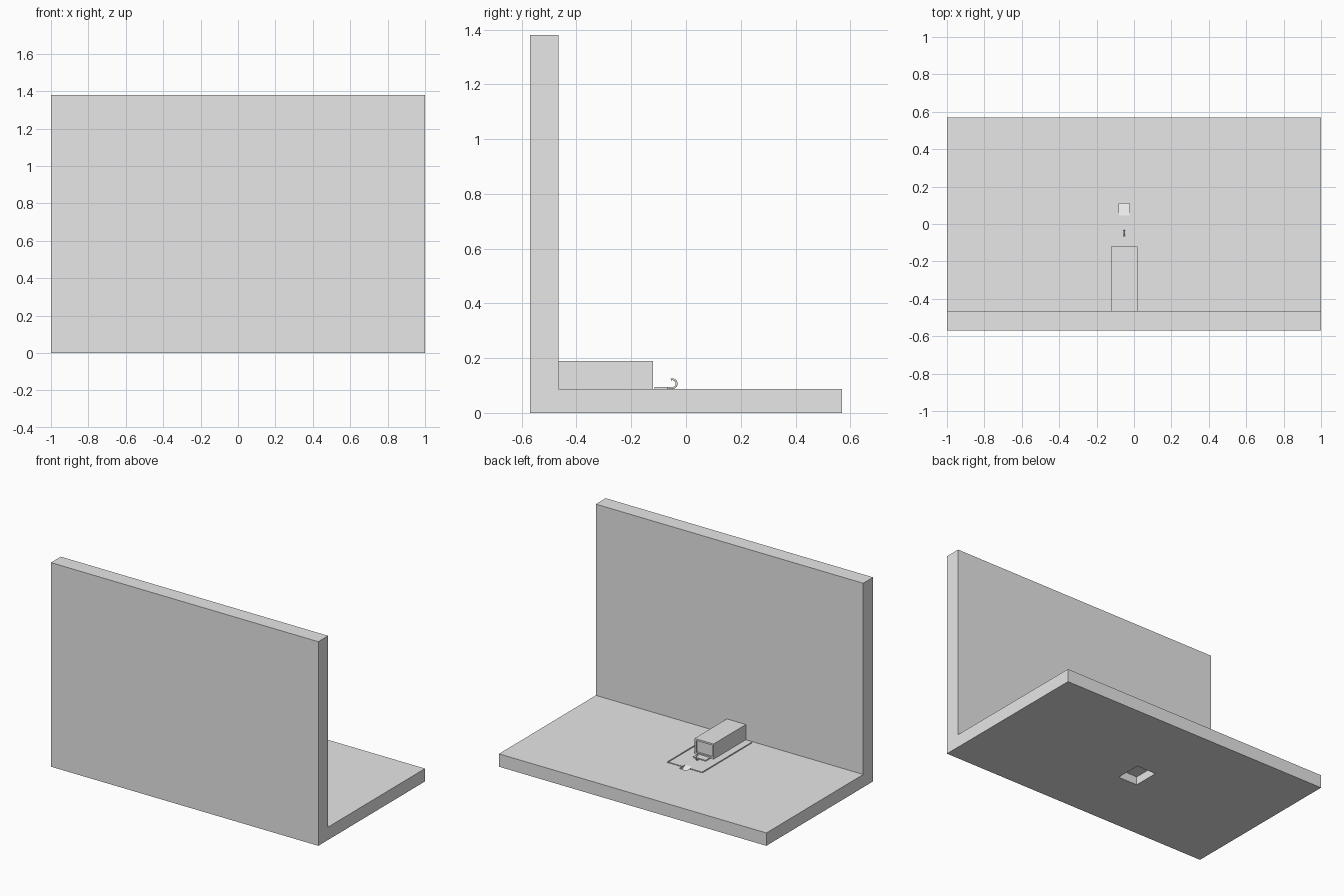
import bpy, bmesh, math
from mathutils import Vector

old = bpy.data.objects.get("Cube")
if old:
    bpy.data.objects.remove(old, do_unlink=True)

grey = bpy.data.materials.new("light_grey")
grey.use_nodes = True
grey.diffuse_color = (0.8, 0.8, 0.8, 1)
grey.node_tree.nodes["Principled BSDF"].inputs["Base Color"].default_value = (0.8, 0.8, 0.8, 1)


def extrude_profile(name, profile, x0, x1):
    """Solid made from a (y, z) outline swept from x0 to x1."""
    bm = bmesh.new()
    face = bm.faces.new([bm.verts.new((x0, y, z)) for y, z in profile])
    moved = bmesh.ops.extrude_face_region(bm, geom=[face])["geom"]
    verts = [v for v in moved if isinstance(v, bmesh.types.BMVert)]
    bmesh.ops.translate(bm, verts=verts, vec=Vector((x1 - x0, 0, 0)))
    bmesh.ops.recalc_face_normals(bm, faces=bm.faces)
    mesh = bpy.data.meshes.new(name)
    bm.to_mesh(mesh)
    bm.free()
    mesh.materials.append(grey)
    ob = bpy.data.objects.new(name, mesh)
    bpy.context.collection.objects.link(ob)
    return ob


def box(name, x, y, z):
    return extrude_profile(name, [(y[0], z[0]), (y[1], z[0]), (y[1], z[1]), (y[0], z[1])], *x)


def cut(target, cutter):
    """Subtract the cutter, then discard it."""
    cutter.hide_render = True
    mod = target.modifiers.new("cut", "BOOLEAN")
    mod.operation = "DIFFERENCE"
    mod.solver = "EXACT"
    mod.object = cutter
    bpy.context.view_layer.objects.active = target
    bpy.ops.object.modifier_apply(modifier=mod.name)
    bpy.data.objects.remove(cutter, do_unlink=True)


FLOOR = 0.087
WALL = -0.465
BACK = 0.57

# L-shaped wall and floor slab
slab = extrude_profile("wall_and_floor", [
    (-BACK, 0), (BACK, 0), (BACK, FLOOR), (WALL, FLOOR), (WALL, 1.38), (-BACK, 1.38)], -1, 1)

# Pocket under the floor
cut(slab, box("pocket_cutter", (-0.122, 0.02), (-0.12, 0.055), (-0.1, 0.055)))

# Fine groove outlining the floor panel
left, right, end, width = 0.085, -0.175, 0.08, 0.008
groove = (FLOOR - 0.005, FLOOR + 0.1)
for edge in (left, right):
    cut(slab, box("groove_cutter", (edge - width / 2, edge + width / 2), (WALL + 0.01, end), groove))
cut(slab, box("groove_cutter", (right, left), (end - width, end), groove))

# Sloping finger notch at the end of the panel
cut(slab, extrude_profile("notch_cutter", [
    (0.045, FLOOR), (0.11, 0.05), (0.11, 0.15), (0.045, 0.15)], -0.08, -0.025))

# Housing against the wall, with a shallow recessed end panel
housing = box("housing", (-0.122, 0.02), (WALL, -0.12), (FLOOR, 0.19))
cut(housing, box("recess_cutter", (-0.11, 0.008), (-0.13, 0), (FLOOR + 0.012, 0.178)))

# Thin base plate and curled hook
box("hook_plate", (-0.1, -0.005), (-0.115, -0.068), (FLOOR, 0.094))
curve = bpy.data.curves.new("hook", "CURVE")
curve.dimensions = "3D"
curve.bevel_depth = 0.004
curve.bevel_resolution = 1
curve.use_fill_caps = True
spline = curve.splines.new("POLY")
path = [(-0.07, 0.091)]
for i in range(9):
    a = math.radians(-90 + 200 * i / 8)
    path.append((-0.05 + 0.016 * math.cos(a), 0.107 + 0.016 * math.sin(a)))
spline.points.add(len(path) - 1)
for point, (y, z) in zip(spline.points, path):
    point.co = (-0.052, y, z, 1)
curve.materials.append(grey)
bpy.context.collection.objects.link(bpy.data.objects.new("hook", curve))
